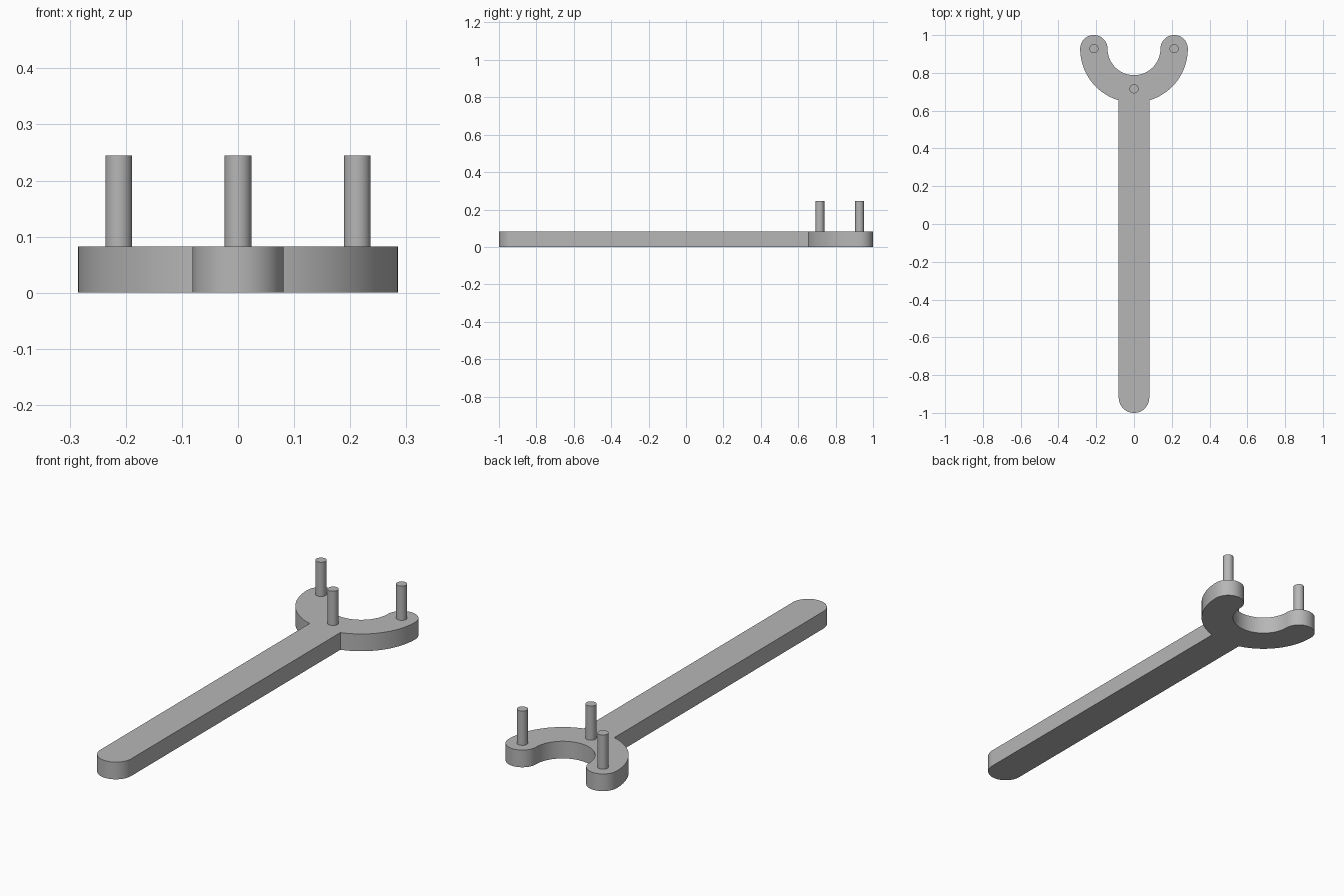
import bpy, bmesh, math
from math import sin, cos, pi

cube = bpy.data.objects.get("Cube")
if cube:
    bpy.data.objects.remove(cube, do_unlink=True)

THICK = 0.082        # plate thickness
HEAD_Y = 0.928       # centre of the fork arc
OUTER, INNER = 0.285, 0.14
MID, TIP = (OUTER + INNER) / 2, (OUTER - INNER) / 2
HALF = 0.081         # half handle width
PIN_R, PIN_TOP = 0.024, 0.245

grey = bpy.data.materials.new("Plain grey")
grey.use_nodes = True
colour = (0.47, 0.47, 0.47, 1)
grey.diffuse_color = colour
grey.node_tree.nodes["Principled BSDF"].inputs["Base Color"].default_value = colour


def arc(cx, cy, r, start, end, steps):
    """Points on an arc, both ends included."""
    angles = [start + (end - start) * i / steps for i in range(steps + 1)]
    return [(cx + r * cos(a), cy + r * sin(a)) for a in angles]


def prism(name, outline, z0, z1):
    """Extrude a closed counter-clockwise outline upward."""
    bm = bmesh.new()
    base = bm.faces.new([bm.verts.new((x, y, z0)) for x, y in outline])
    top = bmesh.ops.extrude_face_region(bm, geom=[base], use_keep_orig=True)["geom"]
    for v in top:
        if isinstance(v, bmesh.types.BMVert):
            v.co.z = z1
    bmesh.ops.recalc_face_normals(bm, faces=bm.faces)
    mesh = bpy.data.meshes.new(name)
    bm.to_mesh(mesh)
    bm.free()
    mesh.materials.append(grey)
    obj = bpy.data.objects.new(name, mesh)
    bpy.context.collection.objects.link(obj)
    bpy.ops.object.select_all(action="DESELECT")
    obj.select_set(True)
    bpy.context.view_layer.objects.active = obj
    bpy.ops.object.shade_smooth_by_angle(angle=math.radians(30))
    return obj


# Handle and fork as one flat plate, outlined counter-clockwise
join = math.asin(HALF / OUTER)
outline = arc(0, HALF - 1, HALF, pi, 2 * pi, 32)                      # handle end
outline += arc(0, HEAD_Y, OUTER, -pi / 2 + join, 0, 32)               # left outer arc
outline += arc(MID, HEAD_Y, TIP, 0, pi, 24)[1:]                       # left tip
outline += arc(0, HEAD_Y, INNER, 0, -pi, 48)[1:]                      # inner arc
outline += arc(-MID, HEAD_Y, TIP, 0, pi, 24)[1:]                      # right tip
outline += arc(0, HEAD_Y, OUTER, pi, 1.5 * pi - join, 32)[1:]         # right outer arc
prism("wrench_plate", outline, 0, THICK)

# Three upright pins along the middle of the fork
for name, angle in (("left_pin", 0), ("right_pin", pi), ("middle_pin", -pi / 2)):
    x, y = MID * cos(angle), HEAD_Y + MID * sin(angle)
    prism(name, arc(x, y, PIN_R, 0, 2 * pi, 32)[:-1], THICK - 0.01, PIN_TOP)
